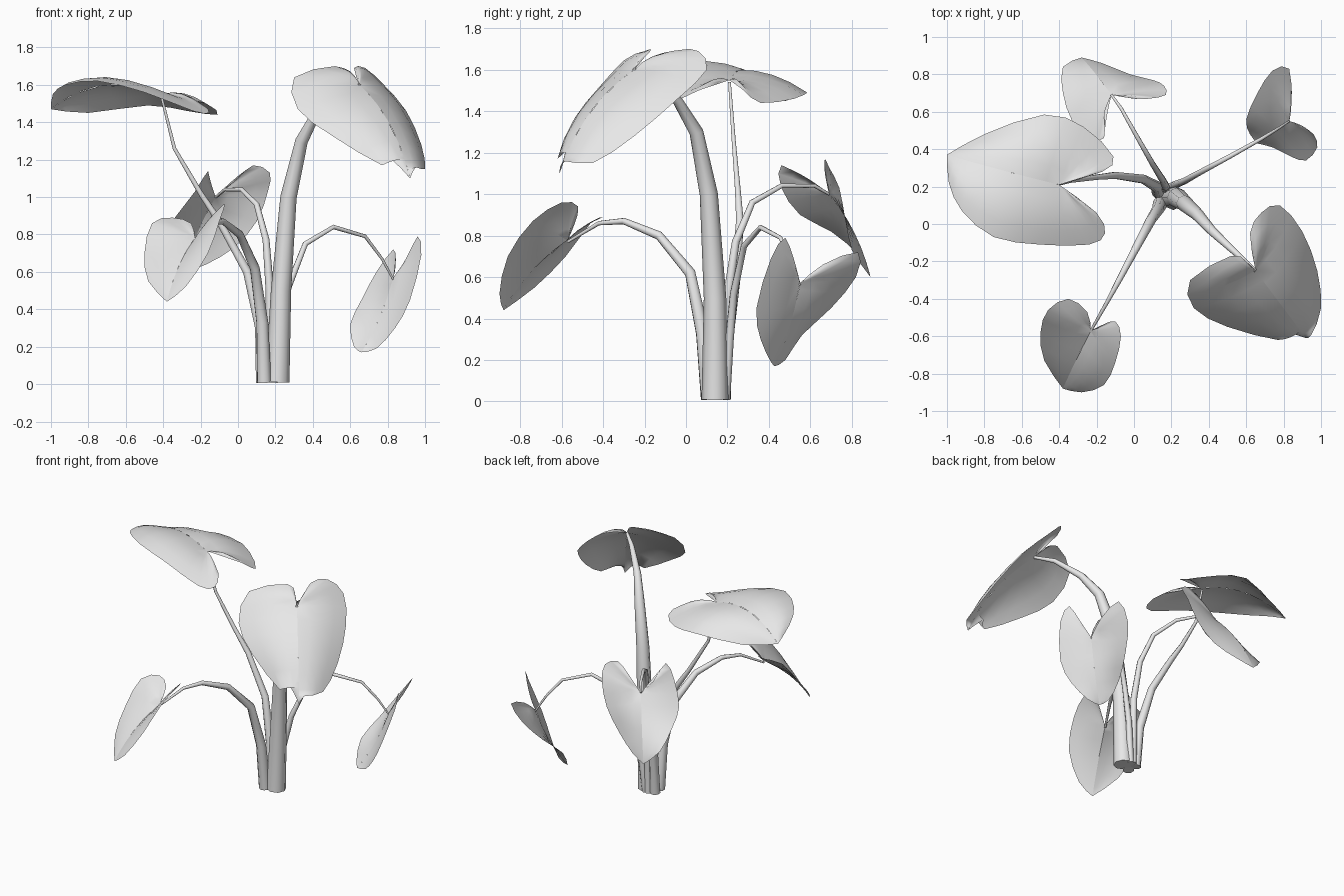
import bpy, bmesh
from mathutils import Vector as V

if "Cube" in bpy.data.objects:
    bpy.data.objects.remove(bpy.data.objects["Cube"], do_unlink=True)

grey = bpy.data.materials.new("plain_grey")
grey.use_nodes = True
COLOUR = (0.8, 0.8, 0.8, 1)
grey.diffuse_color = COLOUR
grey.node_tree.nodes["Principled BSDF"].inputs["Base Color"].default_value = COLOUR

STEPS = 4


def stem(name, points, base, tip):
    """Tapered round stalk that follows a bent path."""
    data = bpy.data.curves.new(name, "CURVE")
    data.dimensions = "3D"
    data.bevel_depth = 1
    data.bevel_resolution = 2
    data.use_fill_caps = True
    line = data.splines.new("POLY")
    line.points.add(len(points) - 1)
    for i, (p, co) in enumerate(zip(line.points, points)):
        t = i / (len(points) - 1)
        p.co = (*co, 1)
        p.radius = tip + (base - tip) * (1 - t) ** 1.2
    obj = bpy.data.objects.new(name, data)
    bpy.context.collection.objects.link(obj)
    bpy.ops.object.select_all(action="DESELECT")
    obj.select_set(True)
    bpy.context.view_layer.objects.active = obj
    bpy.ops.object.convert(target="MESH")
    obj = bpy.context.object
    obj.data.materials.clear()
    obj.data.materials.append(grey)
    bpy.ops.object.shade_smooth_by_angle(angle=1)


def rounded(points):
    """Add a smooth midpoint between neighbouring rim points."""
    out = [points[0]]
    last = len(points) - 1
    for i in range(last):
        a, b, c, d = (points[min(max(i + k, 0), last)] for k in (-1, 0, 1, 2))
        out += [((b + c) * 9 - a - d) / 16, c]
    return out


def leaf(name, notch, tip, side_a, side_b, bulge, arch):
    """Curved heart blade: a bowed midrib joined to a rim on each side."""
    notch, tip = V(notch), V(tip)
    axis = tip - notch
    middle = len(side_a) // 2
    normal = (V(side_a[middle]) - V(side_b[middle])).cross(axis).normalized()

    def rib(v):
        return notch + axis * v + normal * (bulge * 4 * v * (1 - v))

    bm = bmesh.new()
    for side in (side_a, side_b):
        rows = []
        for rim in rounded([notch] + [V(p) for p in side] + [tip]):
            v = (rim - notch).dot(axis) / axis.length_squared
            root = rib(min(max(v, 0), 1))
            rows.append([bm.verts.new(root.lerp(rim, k / STEPS) + normal *
                                      (arch * 4 * k * (STEPS - k) / STEPS ** 2 * min(1, (rim - root).length * 4)))
                         for k in range(STEPS + 1)])
        for r, s in zip(rows, rows[1:]):
            for k in range(STEPS):
                bm.faces.new((r[k], r[k + 1], s[k + 1], s[k]))
    bmesh.ops.remove_doubles(bm, verts=bm.verts, dist=.001)
    bm.normal_update()
    flipped = [f for f in bm.faces if f.normal.dot(normal) < 0]
    bmesh.ops.reverse_faces(bm, faces=flipped)
    for f in bm.faces:
        f.smooth = True
    mesh = bpy.data.meshes.new(name)
    bm.to_mesh(mesh)
    bm.free()
    mesh.materials.append(grey)
    bpy.context.collection.objects.link(bpy.data.objects.new(name, mesh))


# Stalks, from the soil to each leaf notch
stem("left_stem", [(.13, .17, .01), (.12, .2, .3), (.05, .24, .6), (-.1, .26, .87),
                   (-.2, .25, 1.02), (-.34, .23, 1.26), (-.41, .21, 1.54)], .036, .007)
stem("main_stem", [(.21, .14, .01), (.23, .14, .5), (.27, .11, 1), (.34, .05, 1.3),
                   (.42, -.04, 1.45), (.55, -.16, 1.57), (.65, -.25, 1.6)], .065, .01)
stem("front_stem", [(.14, .11, .01), (.13, .08, .33), (.09, .02, .62), (.01, -.13, .8),
                    (-.08, -.3, .87), (-.145, -.42, .86), (-.23, -.57, .77)], .04, .007)
stem("right_stem", [(.19, .19, .01), (.22, .21, .3), (.27, .23, .52), (.36, .28, .75),
                    (.51, .36, .84), (.68, .455, .79), (.77, .51, .67), (.83, .55, .56)], .024, .006)
stem("back_stem", [(.17, .19, .01), (.17, .2, .5), (.15, .24, .77), (.1, .32, .96),
                   (.02, .46, 1.04), (-.07, .62, 1.04), (-.12, .69, 1)], .026, .007)

# Heart shaped blades
leaf("left_leaf", (-.4, .21, 1.55), (-1, .37, 1.47),
     [(-.17, .28, 1.5), (-.11, .36, 1.44), (-.27, .52, 1.46), (-.48, .585, 1.49), (-.8, .48, 1.45)],
     [(-.2, .06, 1.5), (-.155, -.05, 1.45), (-.24, -.11, 1.46), (-.5, -.11, 1.56),
      (-.75, -.07, 1.62), (-.92, .07, 1.6), (-.99, .22, 1.55)], .09, .03)
leaf("main_leaf", (.65, -.25, 1.6), (.92, -.61, 1.1),
     [(.6, -.2, 1.66), (.52, -.17, 1.7), (.3, -.3, 1.64), (.32, -.45, 1.47), (.5, -.55, 1.33),
      (.77, -.62, 1.17), (.81, -.58, 1.21)],
     [(.62, -.05, 1.69), (.68, .06, 1.69), (.78, .1, 1.6), (.9, -.04, 1.46), (.98, -.25, 1.28),
      (1, -.45, 1.15), (.95, -.59, 1.16)], .06, .03)
leaf("front_leaf", (-.23, -.57, .78), (-.38, -.88, .44),
     [(-.25, -.47, .86), (-.35, -.4, .89), (-.46, -.46, .86), (-.5, -.58, .7), (-.48, -.73, .55)],
     [(-.17, -.54, .85), (-.1, -.52, .94), (-.07, -.6, .96), (-.1, -.74, .87), (-.16, -.86, .7),
      (-.28, -.9, .52)], .03, .01)
leaf("right_leaf", (.83, .55, .57), (.66, .43, .17),
     [(.9, .52, .67), (.96, .48, .79), (.98, .41, .69), (.92, .34, .45), (.84, .36, .3), (.74, .41, .19)],
     [(.84, .66, .66), (.83, .83, .72), (.74, .82, .6), (.66, .7, .45), (.6, .56, .32), (.62, .48, .2)],
     .02, .01)
leaf("back_leaf", (-.12, .69, 1), (-.28, .89, .6),
     [(0, .67, 1.1), (.08, .67, 1.17), (.17, .69, 1.13), (.16, .74, 1.03), (.1, .77, .87),
      (-.02, .8, .73), (-.17, .86, .64)],
     [(-.16, .6, 1.06), (-.16, .46, 1.14), (-.23, .46, 1.03), (-.33, .55, .9), (-.38, .7, .82),
      (-.38, .84, .7)], .03, .01)
